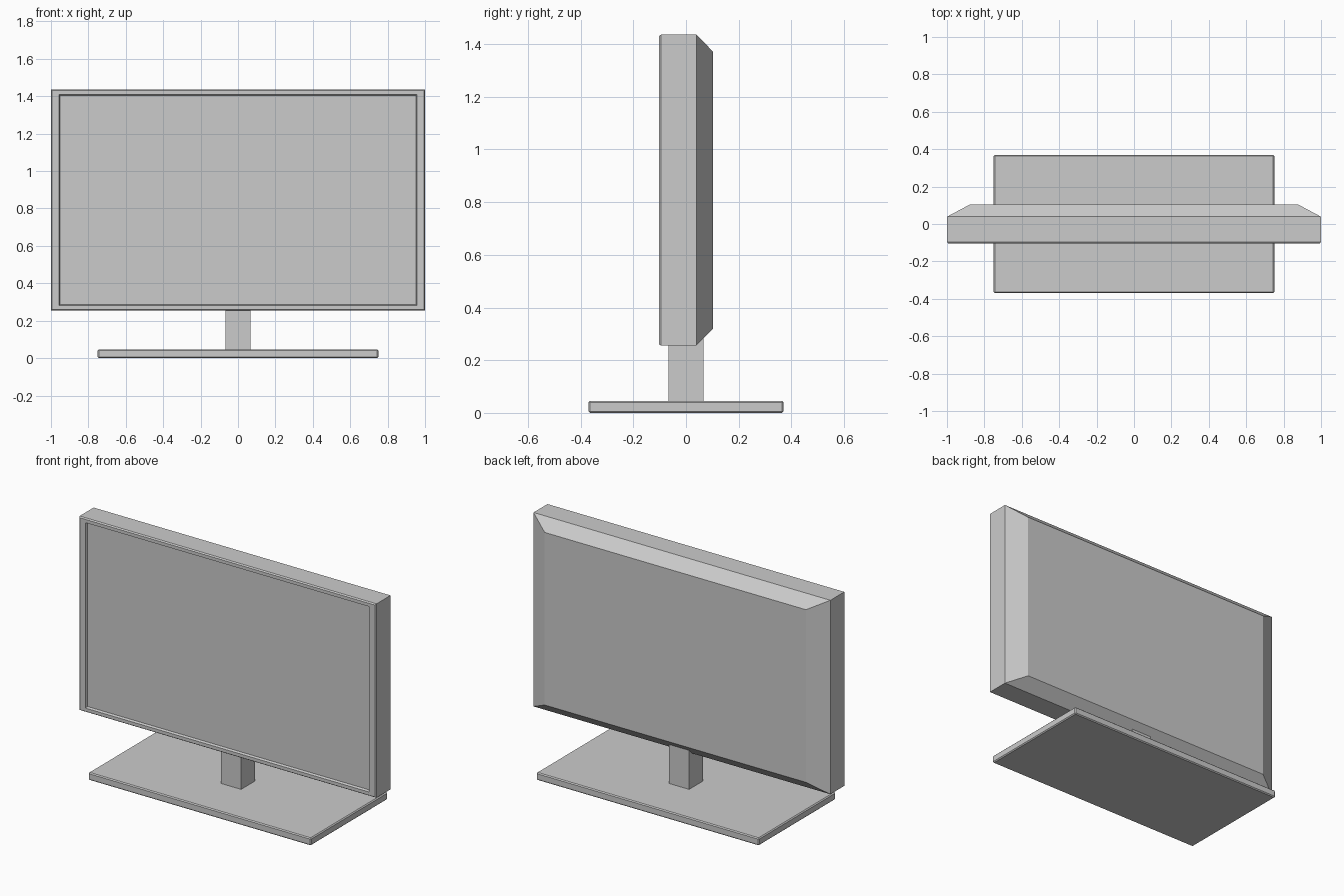
import bpy, bmesh

if "Cube" in bpy.data.objects:
    bpy.data.objects.remove(bpy.data.objects["Cube"])


def finish(name, bm):
    bmesh.ops.recalc_face_normals(bm, faces=bm.faces)
    mesh = bpy.data.meshes.new(name)
    bm.to_mesh(mesh)
    bm.free()
    obj = bpy.data.objects.new(name, mesh)
    bpy.context.collection.objects.link(obj)
    return obj


def box(name, hx, hy, z0, z1, bevel=0):
    bm = bmesh.new()
    bmesh.ops.create_cube(bm, size=1)
    for v in bm.verts:
        v.co.x *= 2 * hx
        v.co.y *= 2 * hy
        v.co.z = z0 if v.co.z < 0 else z1
    if bevel:
        bmesh.ops.bevel(bm, geom=bm.edges[:], offset=bevel, segments=1,
                        affect='EDGES')
    return finish(name, bm)


def loft_rects(name, rings):
    """Join rectangles (half width, z low, z high, y) and cap both ends."""
    bm = bmesh.new()
    loops = [[bm.verts.new(p) for p in ((-w, y, lo), (w, y, lo), (w, y, hi), (-w, y, hi))]
             for w, lo, hi, y in rings]
    for a, b in zip(loops, loops[1:]):
        for i in range(4):
            j = (i + 1) % 4
            bm.faces.new((a[i], a[j], b[j], b[i]))
    bm.faces.new(loops[0])
    bm.faces.new(loops[-1])
    return finish(name, bm)


# Stand
box("base_plate", 0.75, 0.37, 0.0, 0.046, 0.006)
box("neck", 0.068, 0.067, 0.04, 0.30)

# Display housing: recessed panel, bezel, chamfered rim, tapered back
loft_rects("display_housing", [
    (0.951, 0.286, 1.404, -0.088),
    (0.956, 0.281, 1.410, -0.103),
    (0.994, 0.261, 1.430, -0.103),
    (1.000, 0.255, 1.436, -0.095),
    (1.000, 0.255, 1.436, 0.039),
    (0.880, 0.320, 1.371, 0.103),
])
